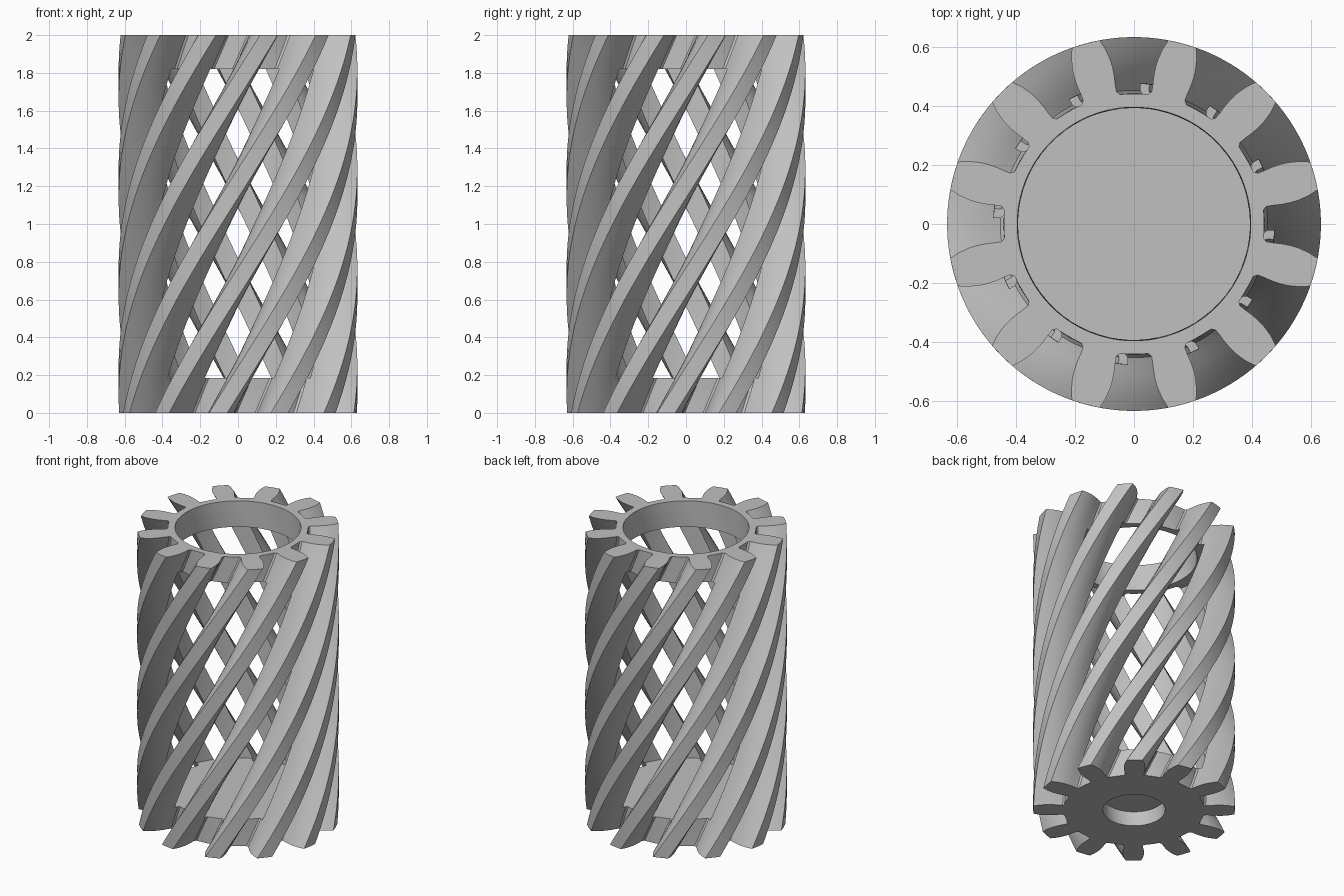
import bpy
import bmesh
from math import radians, cos, sin

if "Cube" in bpy.data.objects:
    bpy.data.objects.remove(bpy.data.objects["Cube"], do_unlink=True)

TEETH = 12
HEIGHT = 2.0
TWIST = 114.6          # degrees, bottom to top
TOP_PHASE = 15         # angle of the first tooth at the top
FLOOR, RIM = 0.185, 1.82
CAGE_R, LIP_R = 0.475, 0.395
RECESS_R, RECESS_TOP = 0.195, 0.1
PITCH = 360 / TEETH

# One tooth cross-section: (angle from tooth centre, radius)
flank = [(7.3, CAGE_R), (7.4, 0.5), (7.25, 0.53), (6.8, 0.56), (5.7, 0.6), (4.4, 0.632)]
tooth = [(-a, r) for a, r in flank] + [(0, 0.632)] + [(a, r) for a, r in reversed(flank)]
inner = [(-2.5, CAGE_R), (2.5, CAGE_R)]
half_gap = [(7.6, 0.452), (6.4, 0.441), (2.2, 0.44)]
gap = ([(PITCH / 2 - a, r) for a, r in half_gap]
       + [(PITCH / 2 + a, r) for a, r in reversed(half_gap)])

bm = bmesh.new()


def place(points, z, index):
    base = TOP_PHASE + index * PITCH - TWIST * (1 - z / HEIGHT)
    return [bm.verts.new((r * cos(radians(base + a)), r * sin(radians(base + a)), z))
            for a, r in points]


def strip(low, high):
    for i in range(len(low) - 1):
        bm.faces.new((low[i], low[i + 1], high[i + 1], high[i]))


def loop_strip(low, high):
    strip(low + low[:1], high + high[:1])


def layer(z):
    return [{"tooth": place(tooth, z, k), "inner": place(inner, z, k), "gap": place(gap, z, k)}
            for k in range(TEETH)]


def inner_edge(part):
    return [part["tooth"][0], *part["inner"], part["tooth"][-1]]


def gap_edge(parts, k):
    return [parts[k]["tooth"][-1], *parts[k]["gap"], parts[(k + 1) % TEETH]["tooth"][0]]


def inner_loop(parts):
    return [v for p in parts for v in inner_edge(p) + p["gap"]]


def circle(radius, z):
    points = [(a, radius) for a, r in [tooth[0]] + inner + [tooth[-1]] + gap]
    return [v for k in range(TEETH) for v in place(points, z, k)]


# Heights of the twisted sections: base, open cage, top ring
def spread(a, b, n):
    return [a + (b - a) * i / n for i in range(n)]


levels = spread(0, FLOOR, 6) + spread(FLOOR, RIM, 50) + spread(RIM, HEIGHT, 6) + [HEIGHT]
layers = [layer(z) for z in levels]

# Tooth flanks everywhere, gap walls at the ends, inner tooth faces in the cage
for z, low, high in zip(levels, layers, layers[1:]):
    in_cage = FLOOR - 0.001 < z < RIM - 0.001
    for k in range(TEETH):
        strip(low[k]["tooth"], high[k]["tooth"])
        if in_cage:
            strip(inner_edge(low[k]), inner_edge(high[k]))
        else:
            strip(gap_edge(low, k), gap_edge(high, k))

bottom, top = layers[0], layers[-1]
floor, rim = layers[levels.index(FLOOR)], layers[levels.index(RIM)]

# Tooth end caps
for parts in (bottom, top):
    for p in parts:
        bm.faces.new(p["tooth"] + p["inner"][::-1])

# Top ring with its round opening
lip_low, lip_high = circle(LIP_R, RIM), circle(LIP_R, HEIGHT)
loop_strip(inner_loop(rim), lip_low)
loop_strip(lip_low, lip_high)
loop_strip(lip_high, inner_loop(top))

# Floor, and the blind round recess underneath
bm.faces.new(inner_loop(floor))
recess_low, recess_high = circle(RECESS_R, 0), circle(RECESS_R, RECESS_TOP)
loop_strip(inner_loop(bottom), recess_low)
loop_strip(recess_low, recess_high)
bm.faces.new(recess_high)

bmesh.ops.delete(bm, geom=[v for v in bm.verts if not v.link_faces], context='VERTS')
bmesh.ops.recalc_face_normals(bm, faces=bm.faces)

mesh = bpy.data.meshes.new("twisted_gear_holder")
bm.to_mesh(mesh)
bm.free()
holder = bpy.data.objects.new("twisted_gear_holder", mesh)
bpy.context.collection.objects.link(holder)

# Plain grey material
grey = bpy.data.materials.new("plain_grey")
grey.use_nodes = True
colour = (0.53, 0.53, 0.53, 1)
grey.diffuse_color = colour
grey.node_tree.nodes["Principled BSDF"].inputs["Base Color"].default_value = colour
mesh.materials.append(grey)

bpy.ops.object.select_all(action='DESELECT')
holder.select_set(True)
bpy.context.view_layer.objects.active = holder
bpy.ops.object.shade_smooth_by_angle(angle=radians(30))
